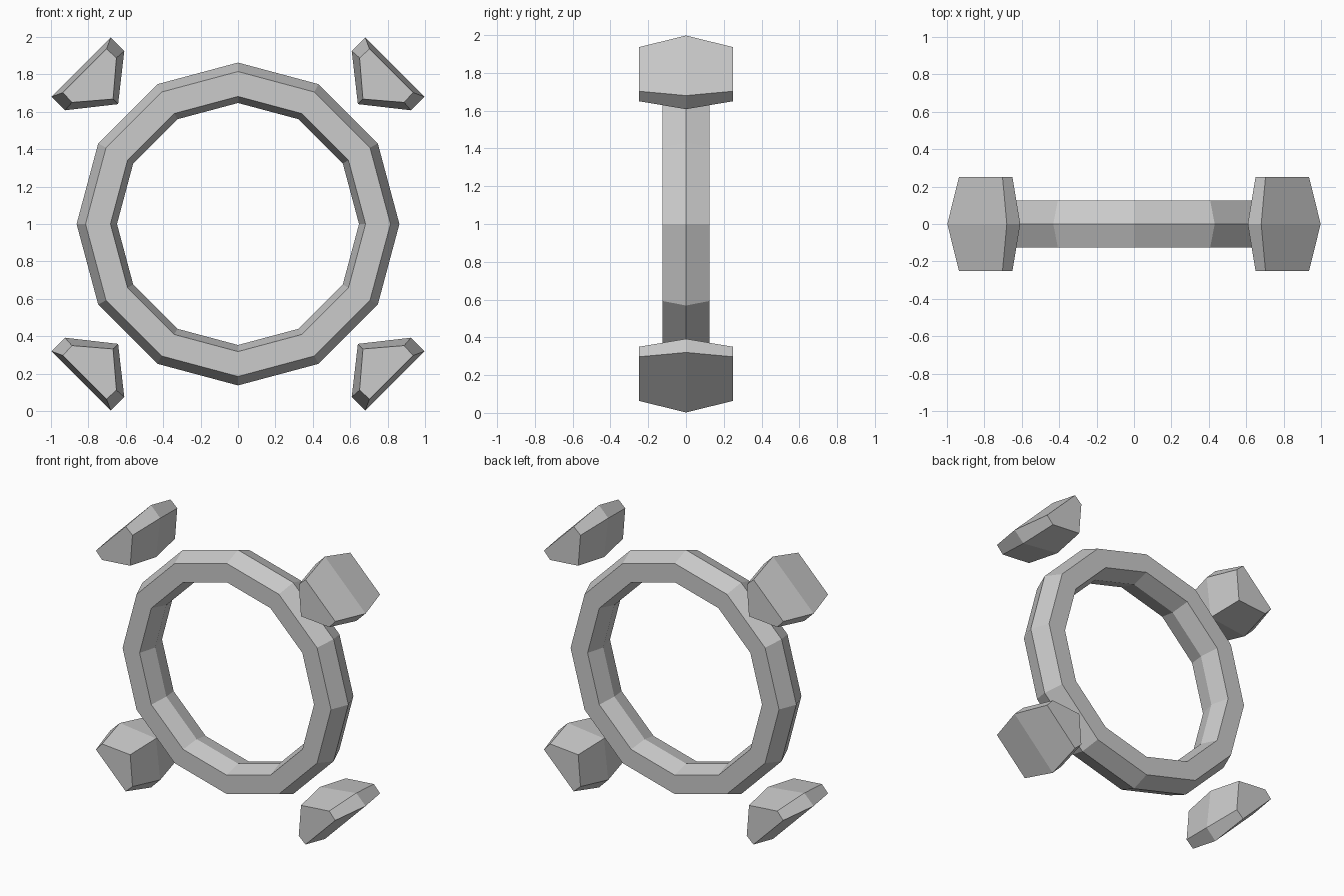
import bpy, bmesh, math

if "Cube" in bpy.data.objects:
    bpy.data.objects.remove(bpy.data.objects["Cube"])

CENTRE_Z = 1.0


def make_object(name, bm):
    bmesh.ops.recalc_face_normals(bm, faces=bm.faces)
    mesh = bpy.data.meshes.new(name)
    bm.to_mesh(mesh)
    bm.free()
    obj = bpy.data.objects.new(name, mesh)
    obj.location.z = CENTRE_Z
    bpy.context.collection.objects.link(obj)
    return obj


def bridge(bm, a, b):
    n = len(a)
    for i in range(n):
        j = (i + 1) % n
        bm.faces.new((a[i], a[j], b[j], b[i]))


# Twelve-sided ring: hexagonal cross-section (radius, depth) spun about y
def make_ring(name, profile, sides=12):
    bm = bmesh.new()
    loops = []
    for i in range(sides):
        t = 2 * math.pi * i / sides
        loops.append([bm.verts.new((r * math.cos(t), y, r * math.sin(t)))
                      for r, y in profile])
    for i in range(sides):
        bridge(bm, loops[i], loops[(i + 1) % sides])
    return make_object(name, bm)


# Corner block: wide outline at mid depth, smaller outlines front and back
def make_corner(name, mid, face, depth, sx, sz):
    bm = bmesh.new()
    loops = [[bm.verts.new((x * sx, y, z * sz)) for x, z in outline]
             for outline, y in ((face, -depth), (mid, 0), (face, depth))]
    bridge(bm, loops[0], loops[1])
    bridge(bm, loops[1], loops[2])
    bm.faces.new(loops[0])
    bm.faces.new(loops[2])
    return make_object(name, bm)


make_ring("ring", [(0.863, 0), (0.815, 0.125), (0.682, 0.125),
                   (0.647, 0), (0.682, -0.125), (0.815, -0.125)])

mid = [(0.68, 0.998), (0.998, 0.68), (0.925, 0.608), (0.641, 0.641), (0.608, 0.925)]
face = [(0.703, 0.936), (0.936, 0.703), (0.888, 0.65), (0.668, 0.668), (0.65, 0.888)]

# Four corner blocks mirrored around the ring
for side, sx in (("left", -1), ("right", 1)):
    for level, sz in (("lower", -1), ("upper", 1)):
        make_corner(f"{level}_{side}_corner", mid, face, 0.25, sx, sz)
